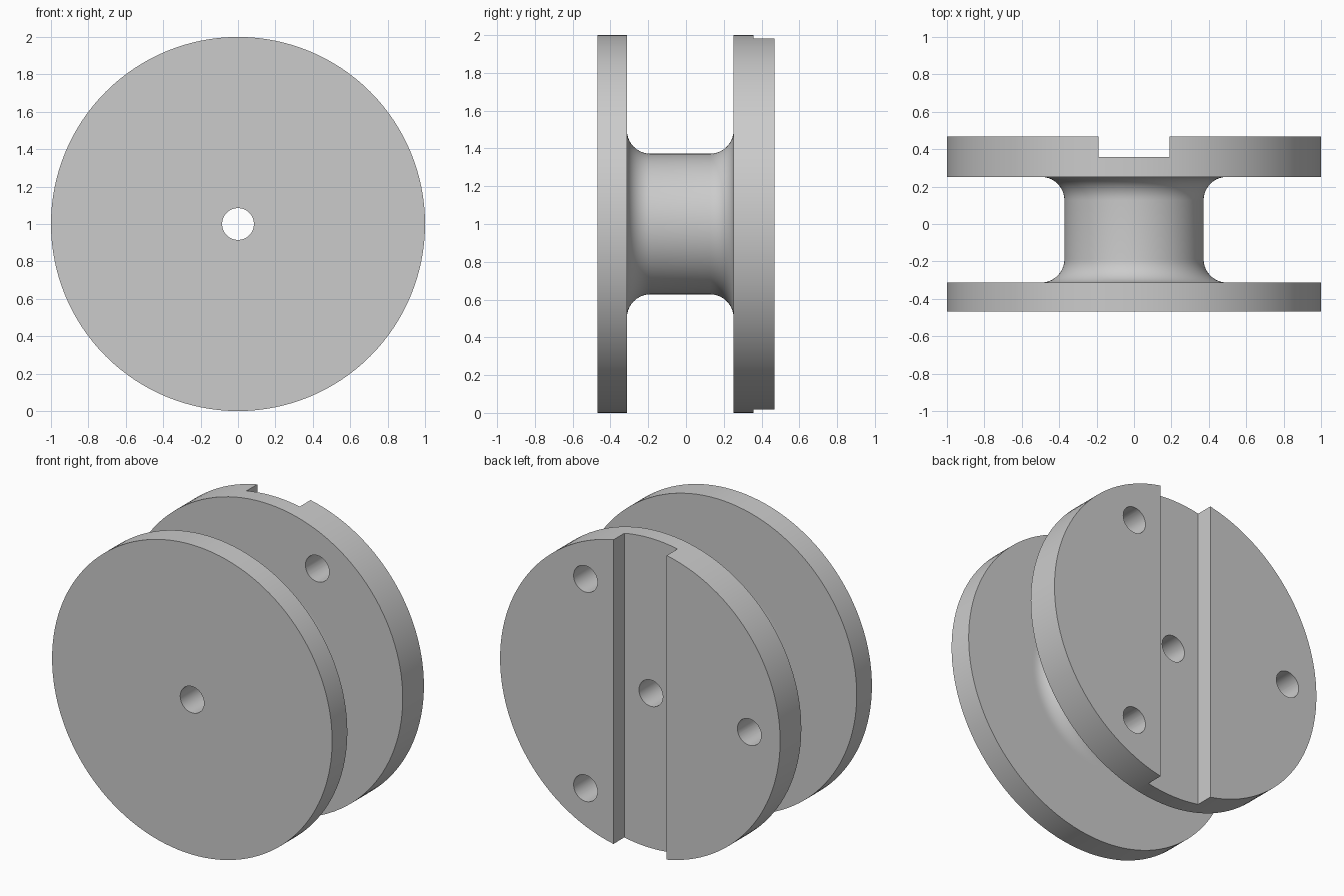
import bpy
import bmesh
from math import cos, sin, pi, radians
from mathutils import Matrix, Vector

if "Cube" in bpy.data.objects:
    bpy.data.objects.remove(bpy.data.objects["Cube"])

SEGMENTS = 128
CENTRE = Vector((0, 0, 1))
BORE, HUB, FILLET, RIM = 0.085, 0.372, 0.125, 1.0
FRONT, FRONT_IN, BACK_IN, BACK = -0.468, -0.313, 0.252, 0.468
GROOVE_FLOOR, GROOVE_HALF = 0.358, 0.19
BOLT_CIRCLE = 0.78

grey = bpy.data.materials.new("light_grey")
grey.use_nodes = True
colour = (0.6, 0.6, 0.6, 1)
grey.diffuse_color = colour
grey.node_tree.nodes["Principled BSDF"].inputs["Base Color"].default_value = colour


def make_object(name, bm):
    bmesh.ops.recalc_face_normals(bm, faces=bm.faces)
    mesh = bpy.data.meshes.new(name)
    bm.to_mesh(mesh)
    bm.free()
    obj = bpy.data.objects.new(name, mesh)
    bpy.context.collection.objects.link(obj)
    mesh.materials.append(grey)
    return obj


def fillet(y, start, end, steps=10):
    """Quarter-round points (radius, y) about a centre outside the hub."""
    angles = [radians(start + (end - start) * i / steps) for i in range(steps + 1)]
    return [(HUB + FILLET + FILLET * cos(a), y + FILLET * sin(a)) for a in angles]


# Spool: closed profile turned around the y axis
support = HUB + FILLET + 0.015
profile = [(BORE, FRONT), (RIM, FRONT), (RIM, FRONT_IN), (support, FRONT_IN)]
profile += fillet(FRONT_IN + FILLET, 270, 180)
profile += fillet(BACK_IN - FILLET, 180, 90)
profile += [(support, BACK_IN), (RIM, BACK_IN), (RIM, BACK), (BORE, BACK)]

bm = bmesh.new()
rings = []
for i in range(SEGMENTS):
    a = 2 * pi * i / SEGMENTS
    rings.append([bm.verts.new(CENTRE + Vector((r * cos(a), y, r * sin(a))))
                  for r, y in profile])
for i, ring in enumerate(rings):
    after = rings[(i + 1) % SEGMENTS]
    for j in range(len(profile)):
        k = (j + 1) % len(profile)
        bm.faces.new((ring[j], ring[k], after[k], after[j]))
spool = make_object("spool", bm)

# Groove cutter: upright slot across the back flange
bm = bmesh.new()
bmesh.ops.create_cube(bm, size=1)
bmesh.ops.scale(bm, vec=(2 * GROOVE_HALF, 0.4, 3), verts=bm.verts)
bmesh.ops.translate(bm, vec=CENTRE + Vector((0, GROOVE_FLOOR + 0.2, 0)), verts=bm.verts)
cutters = [make_object("groove_cutter", bm)]

# Bolt hole cutters: three evenly spaced through the back flange
for n in range(3):
    a = radians(60 + 120 * n)
    place = CENTRE + Vector((BOLT_CIRCLE * cos(a), (BACK_IN + BACK) / 2, BOLT_CIRCLE * sin(a)))
    bm = bmesh.new()
    bmesh.ops.create_cone(bm, cap_ends=True, segments=48, radius1=BORE, radius2=BORE,
                          depth=0.4,
                          matrix=Matrix.Translation(place) @ Matrix.Rotation(pi / 2, 4, "X"))
    cutters.append(make_object("bolt_hole_cutter", bm))

# Cut, then drop the cutters
bpy.context.view_layer.objects.active = spool
spool.select_set(True)
for cutter in cutters:
    cut = spool.modifiers.new("cut", "BOOLEAN")
    cut.operation, cut.solver, cut.object = "DIFFERENCE", "EXACT", cutter
    bpy.ops.object.modifier_apply(modifier=cut.name)
    bpy.data.objects.remove(cutter)

bpy.ops.object.shade_smooth_by_angle(angle=radians(30))
